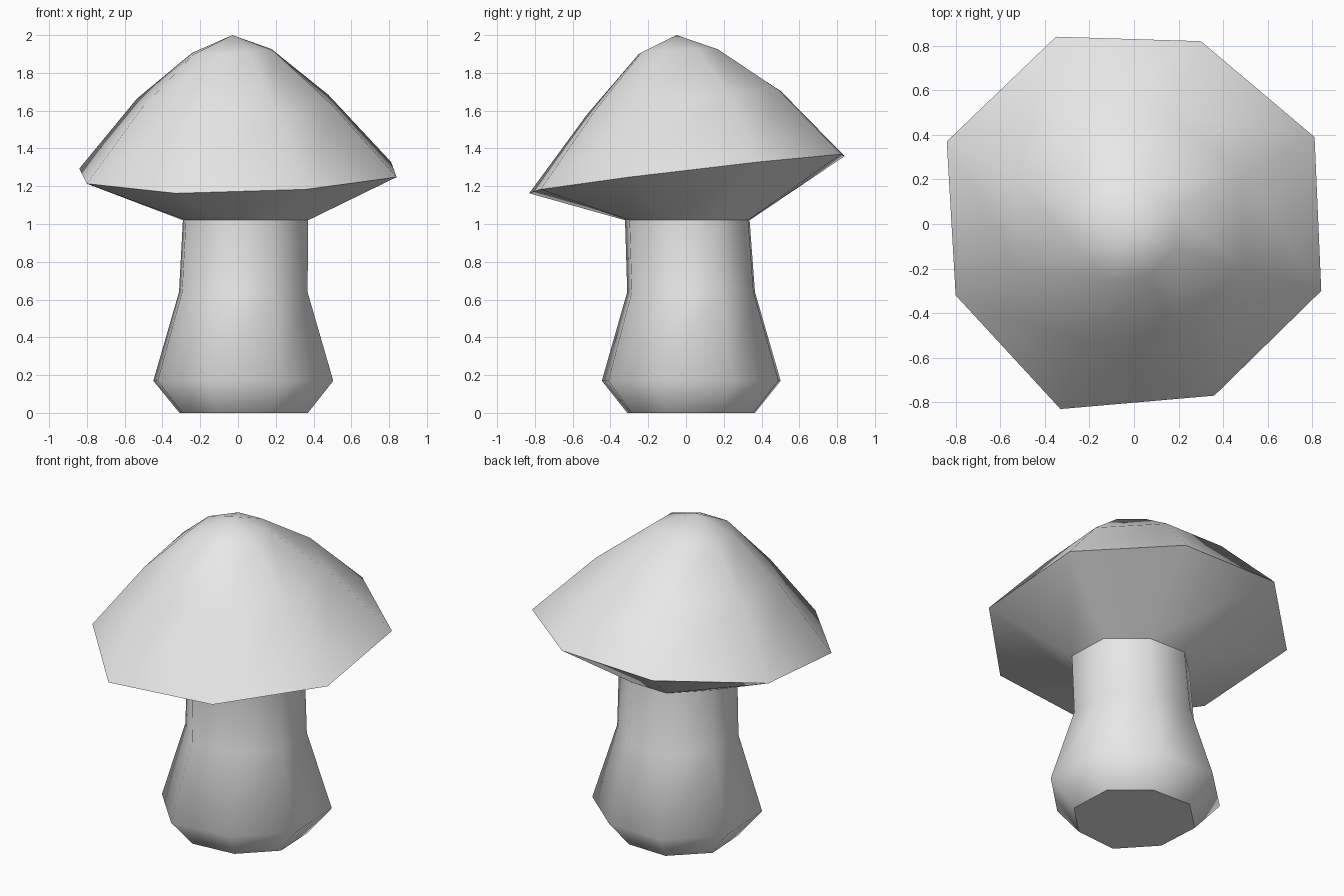
import bpy
import bmesh

if "Cube" in bpy.data.objects:
    bpy.data.objects.remove(bpy.data.objects["Cube"], do_unlink=True)

# Hand-cut, slightly uneven octagon shared by every cross-section
OCTAGON = [(0.81, 0.39), (0.30, 0.82), (-0.35, 0.84), (-0.84, 0.37),
           (-0.80, -0.32), (-0.33, -0.83), (0.36, -0.77), (0.84, -0.30)]

grey = bpy.data.materials.new("plain grey")
grey.use_nodes = True
grey.diffuse_color = (0.8, 0.8, 0.8, 1)
grey.node_tree.nodes["Principled BSDF"].inputs["Base Color"].default_value = (0.8, 0.8, 0.8, 1)


def ring(bm, scale, cx, cy, z, tilt_x=0, tilt_y=0):
    """Add one scaled, shifted and tilted octagon of vertices."""
    verts = []
    for px, py in OCTAGON:
        x, y = cx + px * scale, cy + py * scale
        verts.append(bm.verts.new((x, y, z + tilt_x * x + tilt_y * y)))
    return verts


def loft(bm, rings):
    """Bridge successive rings with quads."""
    for low, high in zip(rings, rings[1:]):
        for i in range(len(low)):
            j = (i + 1) % len(low)
            bm.faces.new((low[i], low[j], high[j], high[i]))


def crease(bm, verts):
    """Keep the outline of a ring sharp under smooth shading."""
    for i, v in enumerate(verts):
        edge = bm.edges.get((v, verts[(i + 1) % len(verts)]))
        edge.smooth = False


def finish(bm, name):
    for face in bm.faces:
        face.smooth = True
    mesh = bpy.data.meshes.new(name)
    bm.to_mesh(mesh)
    bm.free()
    mesh.materials.append(grey)
    obj = bpy.data.objects.new(name, mesh)
    bpy.context.collection.objects.link(obj)
    return obj


NECK = (0.395, 0.04, 0.005, 1.02)

# Stem: flat foot, bulge, waist, neck
bm = bmesh.new()
stem = [ring(bm, *r) for r in ((0.405, 0.03, 0.025, 0), (0.567, 0.028, 0.025, 0.17),
                               (0.405, 0.028, 0.025, 0.64), NECK)]
loft(bm, stem)
bm.faces.new(reversed(stem[0]))
crease(bm, stem[0])
finish(bm, "stem")

# Cap: underside from the neck to the tilted rim, then up to the peak
bm = bmesh.new()
cap = [ring(bm, *r) for r in (NECK, (1, 0, 0, 1.267, 0.02, 0.118),
                              (0.615, -0.02, -0.015, 1.647, 0.02, 0.123),
                              (0.255, -0.03, -0.04, 1.915, 0.05, 0.045))]
loft(bm, cap)
peak = bm.verts.new((-0.03, -0.05, 2))
top = cap[-1]
for i in range(len(top)):
    bm.faces.new((top[i], top[(i + 1) % len(top)], peak))
crease(bm, cap[1])
finish(bm, "cap")
